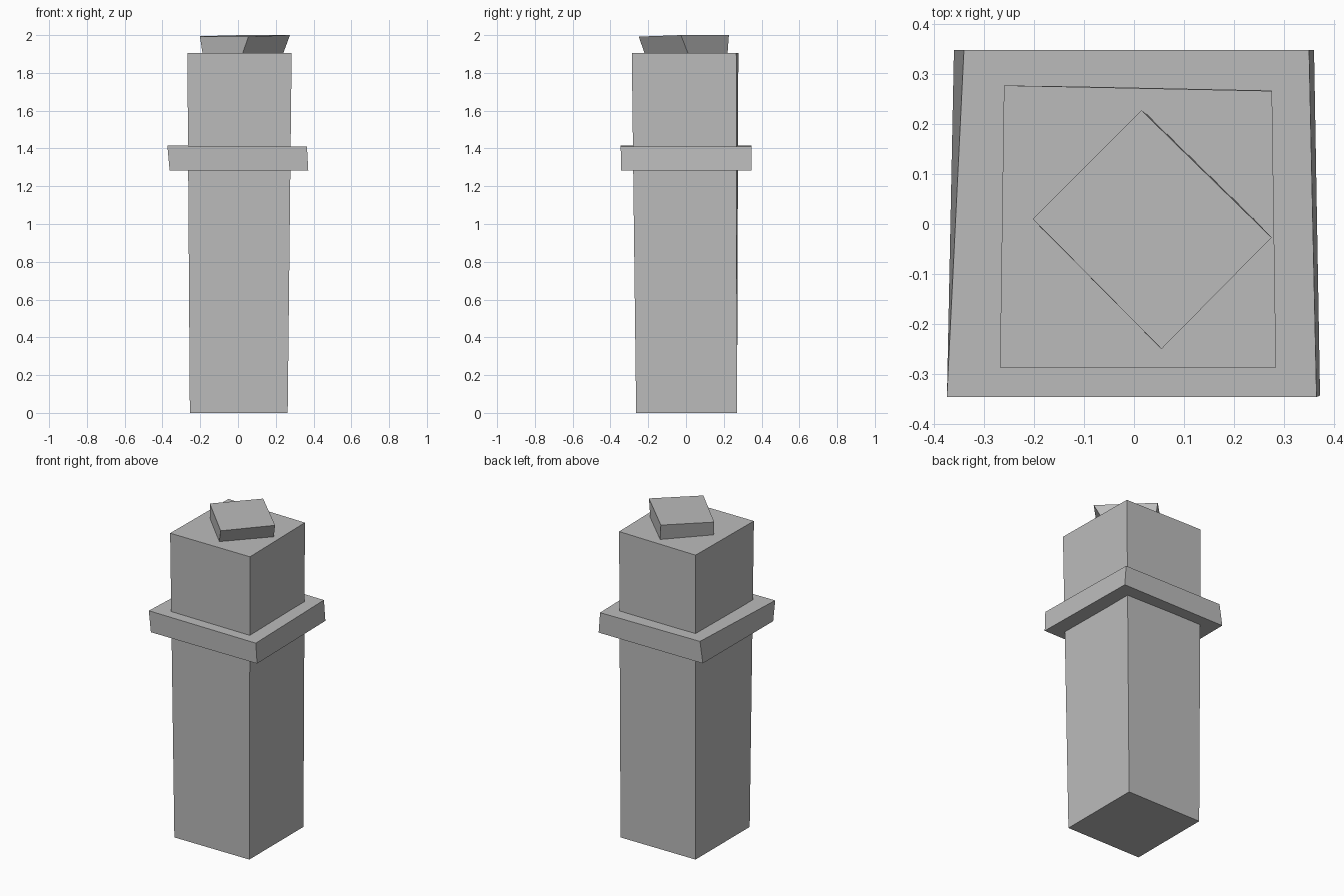
import bpy

cube = bpy.data.objects.get("Cube")
if cube:
    bpy.data.objects.remove(cube, do_unlink=True)

# Single stone colour
GREY = (0.5, 0.5, 0.5, 1.0)
stone = bpy.data.materials.new("stone_grey")
stone.use_nodes = True
stone.diffuse_color = GREY
bsdf = next(n for n in stone.node_tree.nodes if n.type == 'BSDF_PRINCIPLED')
bsdf.inputs["Base Color"].default_value = GREY


def uneven_block(name, bottom, top, z_bottom, z_tops):
    """Four-sided block; corners run counter-clockwise seen from above."""
    verts = [(x, y, z_bottom) for x, y in bottom]
    verts += [(x, y, z) for (x, y), z in zip(top, z_tops)]
    sides = [(i, (i + 1) % 4, (i + 1) % 4 + 4, i + 4) for i in range(4)]
    mesh = bpy.data.meshes.new(name)
    mesh.from_pydata(verts, [], [(3, 2, 1, 0), (4, 5, 6, 7)] + sides)
    mesh.materials.append(stone)
    obj = bpy.data.objects.new(name, mesh)
    bpy.context.collection.objects.link(obj)
    return obj


# Tall shaft, slightly wider at the top
uneven_block("shaft",
             [(-0.255, -0.264), (0.263, -0.264), (0.263, 0.27), (-0.255, 0.27)],
             [(-0.268, -0.287), (0.284, -0.287), (0.276, 0.266), (-0.26, 0.277)],
             0.0, [1.905] * 4)

# Skewed collar around the shaft
uneven_block("collar",
             [(-0.362, -0.343), (0.372, -0.343), (0.36, 0.348), (-0.36, 0.348)],
             [(-0.374, -0.346), (0.365, -0.346), (0.35, 0.348), (-0.34, 0.348)],
             1.283, [1.415, 1.41, 1.41, 1.415])

# Turned cap stone, flaring upward
uneven_block("cap_stone",
             [(0.025, -0.22), (0.24, 0.01), (0.025, 0.22), (-0.188, -0.005)],
             [(0.055, -0.25), (0.275, -0.027), (0.015, 0.227), (-0.202, 0.01)],
             1.905, [1.992, 2.0, 2.0, 1.994])
